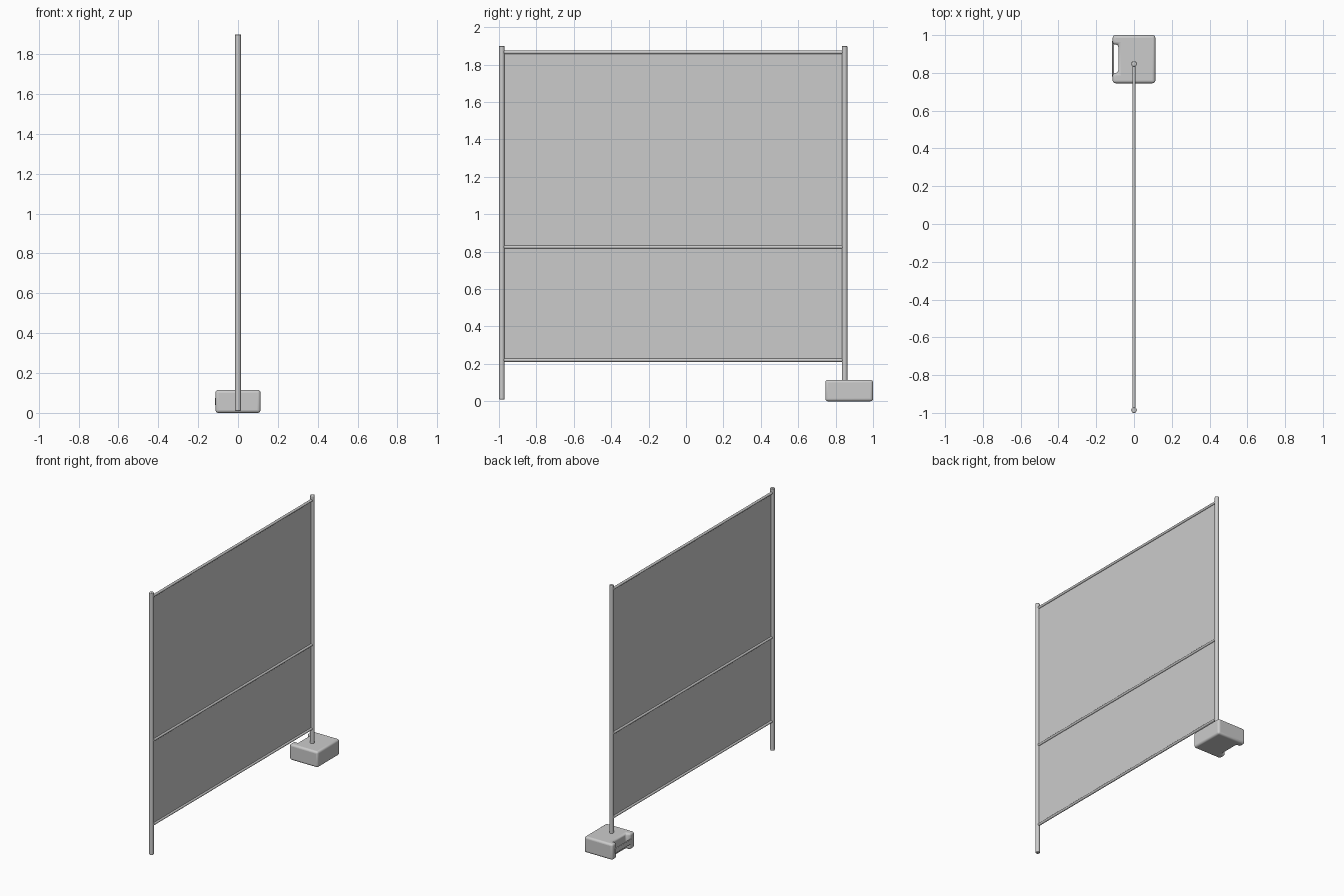
import bpy, bmesh, math

if "Cube" in bpy.data.objects:
    bpy.data.objects.remove(bpy.data.objects["Cube"])

Y0, Y1 = -0.985, 0.848   # post positions
X_BASE = 0.113


def add_object(name, bm, bevel=0.0, segments=3, angle=40):
    bmesh.ops.recalc_face_normals(bm, faces=bm.faces)
    mesh = bpy.data.meshes.new(name)
    bm.to_mesh(mesh)
    bm.free()
    ob = bpy.data.objects.new(name, mesh)
    bpy.context.collection.objects.link(ob)
    if bevel:
        mod = ob.modifiers.new("bevel", 'BEVEL')
        mod.width, mod.segments = bevel, segments
        mod.limit_method = 'ANGLE'
    bpy.ops.object.select_all(action='DESELECT')
    ob.select_set(True)
    bpy.context.view_layer.objects.active = ob
    bpy.ops.object.shade_smooth_by_angle(angle=math.radians(angle))
    return ob


def tube(name, radius, length, location, along_y=False, bevel=0.0):
    bm = bmesh.new()
    bmesh.ops.create_cone(bm, cap_ends=True, segments=24, radius1=radius,
                          radius2=radius, depth=length)
    ob = add_object(name, bm, bevel, 2)
    ob.location = location
    if along_y:
        ob.rotation_euler.x = math.pi / 2
    return ob


# Upright posts
for name, y in (("front_post", Y0), ("back_post", Y1)):
    tube(name, 0.015, 1.89, (0, y, 0.955), bevel=0.004)

# Horizontal rails
mid, span = (Y0 + Y1) / 2, Y1 - Y0 - 0.02
for name, z in (("bottom_rail", 0.22), ("middle_rail", 0.825), ("top_rail", 1.866)):
    tube(name, 0.009, span, (0, mid, z), along_y=True)

# Thin fabric panel
bm = bmesh.new()
corners = ((Y0 + 0.012, 0.22), (Y1 - 0.012, 0.22), (Y1 - 0.012, 1.866), (Y0 + 0.012, 1.866))
bm.faces.new([bm.verts.new((0, y, z)) for y, z in corners])
add_object("fabric_panel", bm)

# Weighted foot with a grip notch cut through one side
outline = ((-X_BASE, 0.745), (X_BASE, 0.745), (X_BASE, 1.0), (-X_BASE, 1.0),
           (-X_BASE, 0.95), (-0.083, 0.95), (-0.083, 0.80), (-X_BASE, 0.80))
bm = bmesh.new()
face = bm.faces.new([bm.verts.new((x, y, 0)) for x, y in outline])
top = bmesh.ops.extrude_face_region(bm, geom=[face])
bmesh.ops.translate(bm, vec=(0, 0, 0.115),
                    verts=[v for v in top["geom"] if isinstance(v, bmesh.types.BMVert)])
add_object("weighted_foot", bm, bevel=0.0145, segments=4, angle=60)

# Carry handle across the notch
bm = bmesh.new()
bmesh.ops.create_cube(bm, size=1)
bmesh.ops.scale(bm, vec=(0.01, 0.19, 0.036), verts=bm.verts)
handle = add_object("carry_handle", bm, bevel=0.004)
handle.location = (-0.111, 0.875, 0.058)
